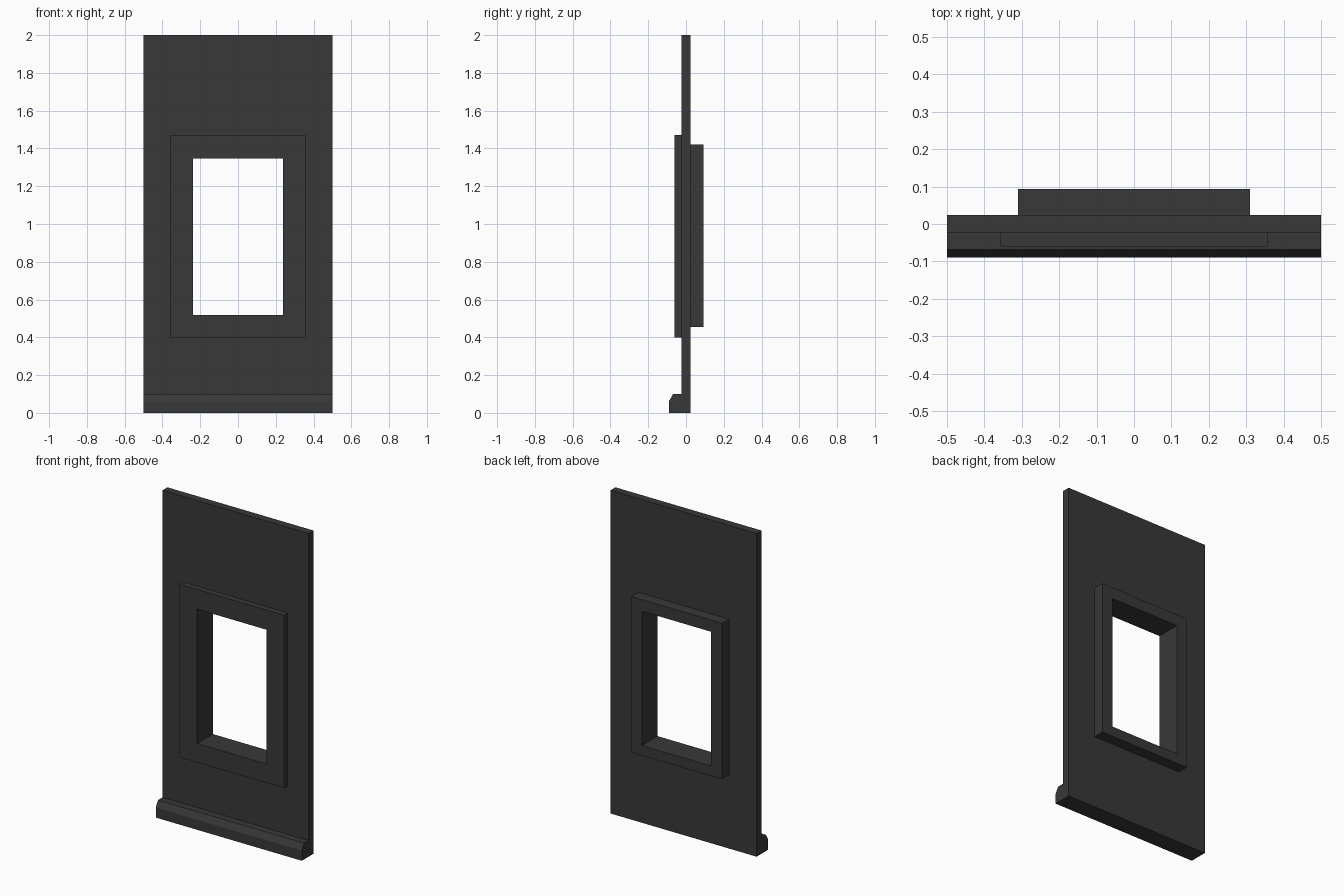
import bpy
import bmesh

cube = bpy.data.objects.get("Cube")
if cube:
    bpy.data.objects.remove(cube, do_unlink=True)

charcoal = bpy.data.materials.new("charcoal")
charcoal.use_nodes = True
colour = (0.04, 0.04, 0.04, 1)
charcoal.diffuse_color = colour
charcoal.node_tree.nodes["Principled BSDF"].inputs["Base Color"].default_value = colour

# Window opening shared by the panel and both frames: half width, bottom, top
OPENING = (0.237, 0.517, 1.348)


def finish(name, bm):
    bmesh.ops.recalc_face_normals(bm, faces=bm.faces)
    mesh = bpy.data.meshes.new(name)
    bm.to_mesh(mesh)
    bm.free()
    mesh.materials.append(charcoal)
    obj = bpy.data.objects.new(name, mesh)
    bpy.context.collection.objects.link(obj)
    return obj


def window_ring(name, outer, y_front, y_back):
    """Rectangular slab with the window opening through it."""
    bm = bmesh.new()

    def loop(rect, y):
        w, low, high = rect
        corners = ((-w, low), (w, low), (w, high), (-w, high))
        return [bm.verts.new((x, y, z)) for x, z in corners]

    loops = [loop(outer, y_front), loop(OPENING, y_front),
             loop(OPENING, y_back), loop(outer, y_back)]
    for a, b in zip(loops, loops[1:] + loops[:1]):
        for i in range(4):
            j = (i + 1) % 4
            bm.faces.new((a[i], a[j], b[j], b[i]))
    return finish(name, bm)


# Door slab and the raised frames on its two sides
window_ring("panel", (0.5, 0, 2), -0.024, 0.024)
window_ring("front_frame", (0.357, 0.4, 1.47), -0.06, -0.024)
window_ring("back_frame", (0.31, 0.455, 1.42), 0.024, 0.093)

# Bottom rail with a chamfered upper front edge
profile = ((-0.024, 0), (-0.09, 0), (-0.09, 0.062), (-0.068, 0.1), (-0.024, 0.1))
bm = bmesh.new()
face = bm.faces.new([bm.verts.new((-0.5, y, z)) for y, z in profile])
result = bmesh.ops.extrude_face_region(bm, geom=[face], use_keep_orig=True)
moved = [v for v in result["geom"] if isinstance(v, bmesh.types.BMVert)]
bmesh.ops.translate(bm, verts=moved, vec=(1, 0, 0))
finish("bottom_rail", bm)
